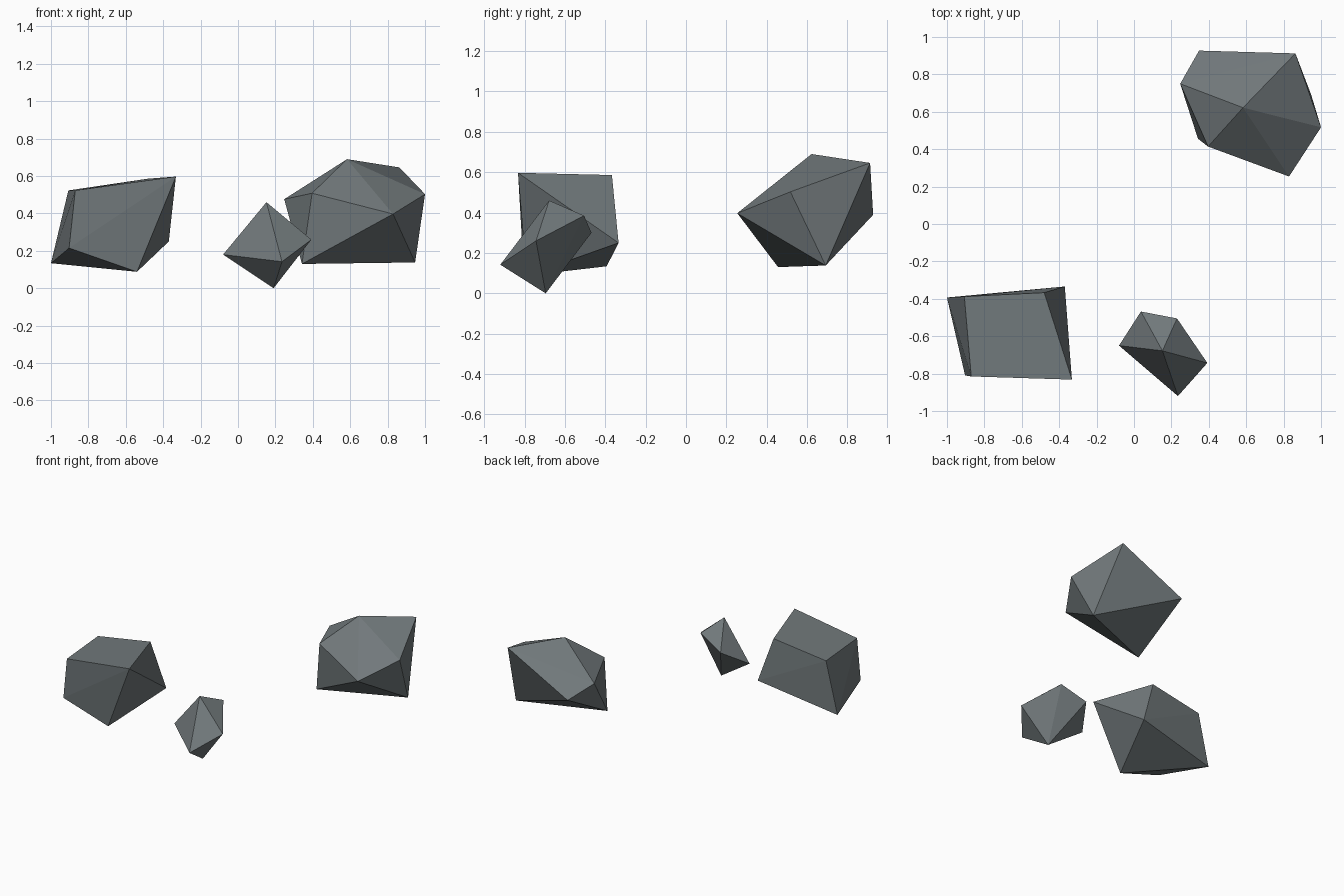
import bpy, bmesh

stone = bpy.data.materials.new("slate grey stone")
stone.diffuse_color = (0.165, 0.19, 0.198, 1)


def rock(name, corners):
    """Faceted rock: the convex hull of a few corner points."""
    bm = bmesh.new()
    for c in corners:
        bm.verts.new(c)
    bmesh.ops.convex_hull(bm, input=bm.verts[:])
    # merge nearly flat triangle pairs into clean facets
    bmesh.ops.dissolve_limit(bm, angle_limit=0.03, verts=bm.verts[:], edges=bm.edges[:])
    bmesh.ops.recalc_face_normals(bm, faces=bm.faces[:])
    mesh = bpy.data.meshes.new(name)
    bm.to_mesh(mesh)
    bm.free()
    mesh.materials.append(stone)
    obj = bpy.data.objects.new(name, mesh)
    bpy.context.collection.objects.link(obj)
    return obj


# small rock, front centre
rock("small_rock", [
    (0.152, -0.678, 0.46), (-0.08, -0.65, 0.18), (0.037, -0.468, 0.30),
    (0.23, -0.505, 0.385), (0.392, -0.743, 0.26), (0.235, -0.92, 0.142),
    (0.19, -0.695, 0.0)])

# blocky rock, front left
rock("block_rock", [
    (-1.0, -0.393, 0.134), (-0.907, -0.388, 0.523), (-0.903, -0.81, 0.215),
    (-0.87, -0.815, 0.523), (-0.332, -0.832, 0.597), (-0.37, -0.334, 0.25),
    (-0.48, -0.367, 0.586), (-0.54, -0.79, 0.088)])

# large peaked rock, back right
rock("large_rock", [
    (0.583, 0.622, 0.69), (0.863, 0.912, 0.646), (1.0, 0.517, 0.503),
    (0.947, 0.692, 0.138), (0.342, 0.456, 0.13), (0.247, 0.75, 0.476),
    (0.396, 0.414, 0.508), (0.829, 0.254, 0.397), (0.348, 0.927, 0.389)])
